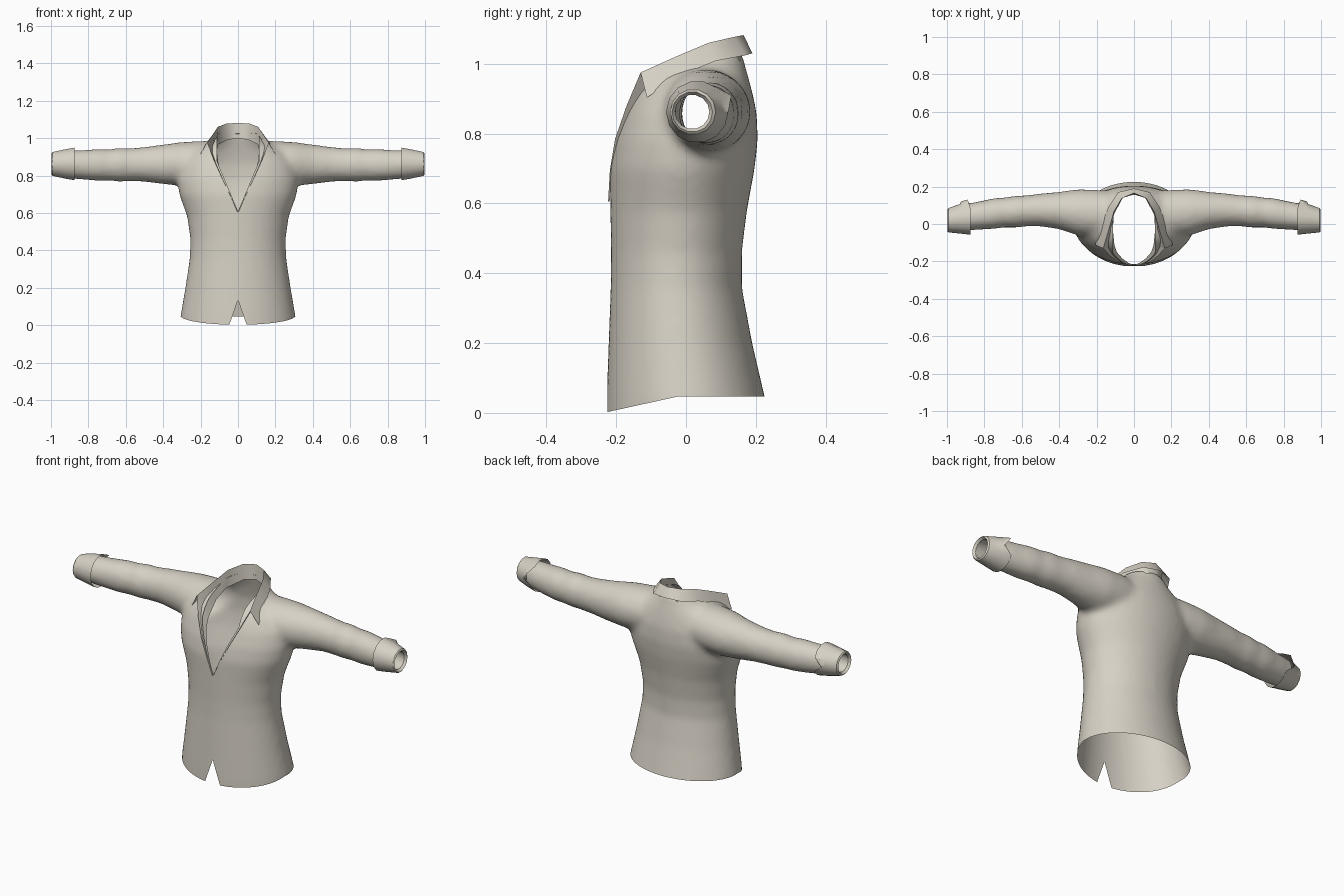
import bpy
import bmesh
from math import sin, cos, pi
from mathutils import Vector

cube = bpy.data.objects.get("Cube")
if cube:
    bpy.data.objects.remove(cube, do_unlink=True)

cloth = bpy.data.materials.new("warm beige cloth")
cloth.use_nodes = True
COLOUR = (0.68, 0.64, 0.56, 1)
cloth.diffuse_color = COLOUR
cloth.node_tree.nodes["Principled BSDF"].inputs["Base Color"].default_value = COLOUR


def finish(name, bm, angle=45):
    """Turn a bmesh into a smooth shaded cloth object."""
    mesh = bpy.data.meshes.new(name)
    bm.to_mesh(mesh)
    bm.free()
    mesh.materials.clear()
    mesh.materials.append(cloth)
    obj = bpy.data.objects.new(name, mesh)
    bpy.context.collection.objects.link(obj)
    bpy.ops.object.select_all(action='DESELECT')
    obj.select_set(True)
    bpy.context.view_layer.objects.active = obj
    bpy.ops.object.shade_smooth_by_angle(angle=angle * pi / 180)
    return obj


def loft(bm, rings, caps=False, closed=True):
    """Skin a row of point rings with quads."""
    rows = [[bm.verts.new(p) for p in ring] for ring in rings]
    n = len(rows[0])
    for a, b in zip(rows, rows[1:]):
        for i in range(n if closed else n - 1):
            j = (i + 1) % n
            bm.faces.new((a[i], a[j], b[j], b[i]))
    if caps:
        bm.faces.new(rows[0])
        bm.faces.new(rows[-1])


def cut_away(bm, planes):
    """Remove the convex region where a.p < d for every plane."""
    planes = [(Vector(a), d) for a, d in planes]
    for a, d in planes:
        bmesh.ops.bisect_plane(bm, geom=bm.verts[:] + bm.edges[:] + bm.faces[:], dist=1e-5,
                               plane_co=a * d / a.length_squared, plane_no=a)
    doomed = [f for f in bm.faces
              if all(a.dot(f.calc_center_median()) < d for a, d in planes)]
    bmesh.ops.delete(bm, geom=doomed, context='FACES')


# Torso rings: height, half width, front y, back y
TORSO = [(-0.06, 0.32, -0.229, 0.25), (0.05, 0.308, -0.227, 0.225), (0.2, 0.282, -0.222, 0.19),
         (0.36, 0.258, -0.216, 0.16), (0.46, 0.255, -0.215, 0.16), (0.58, 0.272, -0.217, 0.175),
         (0.7, 0.315, -0.218, 0.197), (0.78, 0.325, -0.204, 0.206), (0.86, 0.31, -0.178, 0.203),
         (0.92, 0.265, -0.152, 0.19), (0.965, 0.2, -0.12, 0.178), (1.0, 0.13, -0.06, 0.168),
         (1.03, 0.1, 0.0, 0.163)]
# Sleeve rings: x, centre y, centre z, radius y, radius z
SLEEVE = [(0.08, 0.05, 0.87, 0.12, 0.115), (0.2, 0.055, 0.865, 0.128, 0.12),
          (0.3, 0.062, 0.862, 0.124, 0.117), (0.4, 0.072, 0.86, 0.1, 0.106),
          (0.5, 0.075, 0.86, 0.088, 0.093), (0.58, 0.07, 0.857, 0.083, 0.088),
          (0.63, 0.066, 0.858, 0.086, 0.091), (0.69, 0.062, 0.856, 0.08, 0.084),
          (0.74, 0.057, 0.857, 0.083, 0.087), (0.82, 0.046, 0.857, 0.077, 0.08),
          (0.9, 0.036, 0.86, 0.071, 0.075), (0.96, 0.03, 0.86, 0.065, 0.068)]
STEPS = 40
TURN = [2 * pi * i / STEPS for i in range(STEPS)]

# Shirt body: torso and both sleeves fused into one skin
bm = bmesh.new()
loft(bm, [[(w * cos(t), (f + b) / 2 + (b - f) / 2 * sin(t), z) for t in TURN]
          for z, w, f, b in TORSO], caps=True)
for side in (-1, 1):
    loft(bm, [[(side * x, y + ry * cos(t), z + rz * sin(t)) for t in TURN]
              for x, y, z, ry, rz in SLEEVE], caps=True)
bmesh.ops.recalc_face_normals(bm, faces=bm.faces[:])
solid = finish("shirt_solid", bm)
remesh = solid.modifiers.new("fuse", 'REMESH')
remesh.mode = 'VOXEL'
remesh.voxel_size = 0.016
soften = solid.modifiers.new("soften", 'SMOOTH')
soften.factor = 0.5
soften.iterations = 8
graph = bpy.context.evaluated_depsgraph_get()
skin = bpy.data.meshes.new_from_object(solid.evaluated_get(graph))
bm = bmesh.new()
bm.from_mesh(skin)
bpy.data.objects.remove(solid, do_unlink=True)
bpy.data.meshes.remove(skin)

# Neck opening: front V running into a rounded back
cut_away(bm, [((1, 0, -0.42), -0.256), ((-1, 0, -0.42), -0.256),
              ((1, 0, 0), 0.112), ((-1, 0, 0), 0.112), ((0, 1, 0), 0.155),
              ((1, 0.5, 0), 0.132), ((-1, 0.5, 0), 0.132)])
# Hem, dipping at the front, and its front notch
cut_away(bm, [((0, 0, 1), 0.047), ((0, -0.22, 1), 0.052)])
cut_away(bm, [((1, 0, 0.35), 0.047), ((-1, 0, 0.35), 0.047), ((0, 1, 0), 0)])
# Sleeve ends, hidden inside the cuffs
for side in (-1, 1):
    cut_away(bm, [((-side, 0, 0), -0.92)])
finish("shirt_body", bm)

# Cuffs: tapered bands turned in at the wrist, with a lapped notch at the back
CUFF_SIDES = 14
for side, name in ((1, "left_cuff"), (-1, "right_cuff")):
    bm = bmesh.new()
    rings = []
    for x, y, r in ((0.875, 0.032, 0.089), (0.93, 0.028, 0.079), (0.992, 0.02, 0.065),
                    (0.998, 0.018, 0.058), (0.985, 0.018, 0.049), (0.92, 0.022, 0.053)):
        ring = []
        for i in range(CUFF_SIDES):
            t = 2 * pi * i / CUFF_SIDES
            px, pr = x, r
            if x < 0.9 and i == 0:
                px = 0.925
            if x < 0.9 and i == 1:
                px, pr = 0.89, r + 0.02
            ring.append((side * px, y + pr * cos(t), 0.862 + pr * sin(t)))
        rings.append(ring)
    loft(bm, rings)
    bmesh.ops.recalc_face_normals(bm, faces=bm.faces[:])
    finish(name, bm, 30)

# Collar stations from the back to the tip: neckline, fold, outer edge
COLLAR = [((0, 0.158, 1.0), (0, 0.165, 1.082), (0, 0.19, 1.03)),
          ((0.06, 0.14, 0.99), (0.065, 0.138, 1.077), (0.085, 0.17, 1.024)),
          ((0.108, 0.05, 0.965), (0.108, 0.065, 1.06), (0.14, 0.085, 1.008)),
          ((0.113, -0.03, 0.93), (0.135, -0.03, 1.02), (0.172, -0.01, 0.97)),
          ((0.105, -0.11, 0.865), (0.165, -0.13, 0.975), (0.207, -0.112, 0.903))]
# Lapel stations from the collar tip down: neckline, front edge
LAPEL = [((0.105, -0.11, 0.865), (0.165, -0.13, 0.975)),
         ((0.092, -0.15, 0.82), (0.128, -0.17, 0.88)),
         ((0.062, -0.185, 0.745), (0.085, -0.203, 0.785)),
         ((0.03, -0.208, 0.675), (0.042, -0.218, 0.695)),
         ((0, -0.219, 0.605), (0.003, -0.223, 0.605))]


def mirrored(point):
    return (-point[0], point[1], point[2])


bm = bmesh.new()
other_half = [[mirrored(p) for p in row] for row in reversed(COLLAR[1:])]
loft(bm, other_half + COLLAR, closed=False)
finish("collar", bm, 50)

for name, flip in (("left_lapel", False), ("right_lapel", True)):
    bm = bmesh.new()
    loft(bm, [[mirrored(p) if flip else p for p in row] for row in LAPEL], closed=False)
    finish(name, bm, 50)
